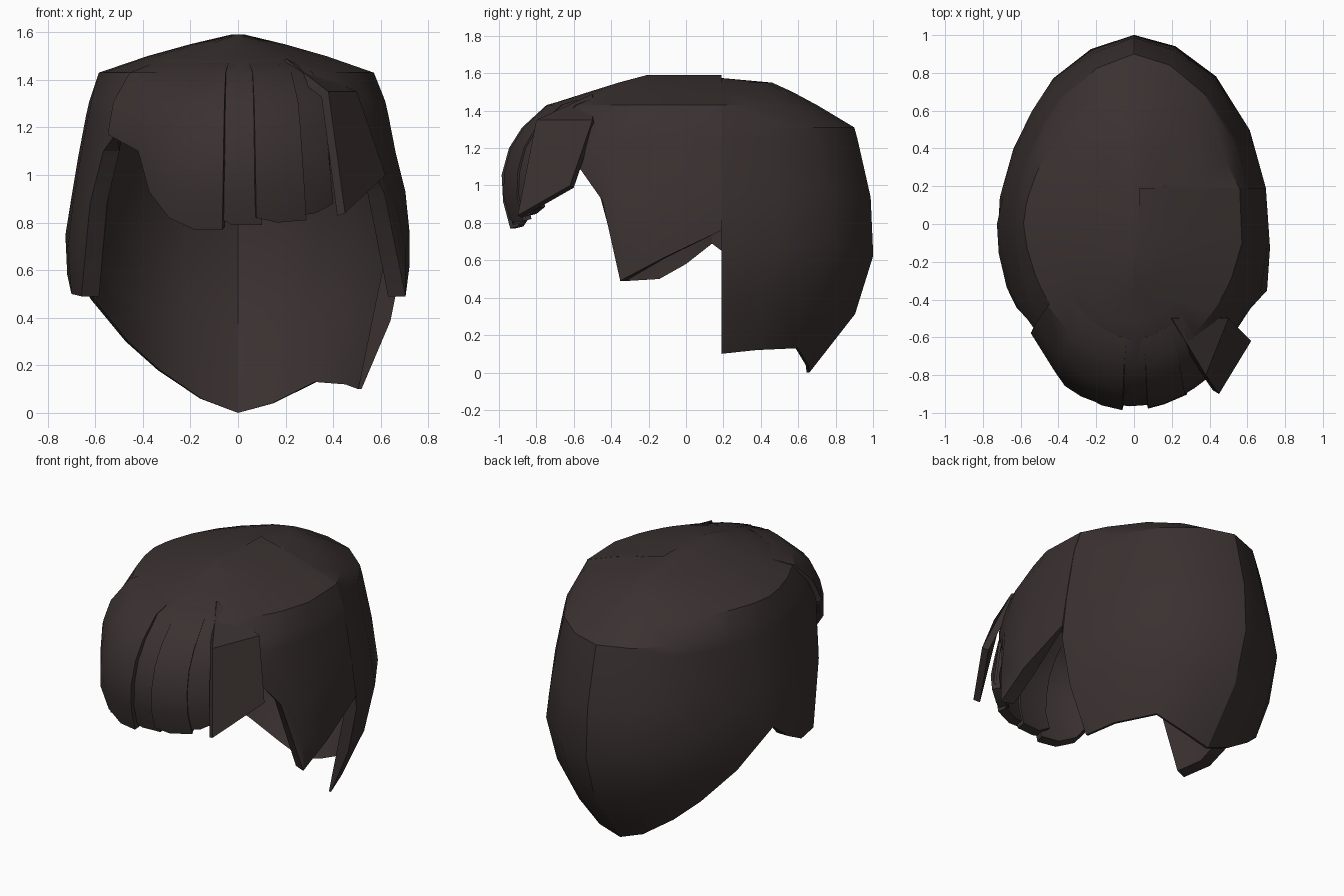
import bpy, bmesh, math

if "Cube" in bpy.data.objects:
    bpy.data.objects.remove(bpy.data.objects["Cube"])

mat = bpy.data.materials.new("dark brown hair")
mat.diffuse_color = (0.042, 0.031, 0.030, 1)
mat.use_nodes = True
mat.node_tree.nodes["Principled BSDF"].inputs["Base Color"].default_value = mat.diffuse_color

# Head profile by height: z, side radius, back radius, front radius
PROFILE = [(0.0, 0.45, 0.66, 0.80), (0.1, 0.54, 0.76, 0.80), (0.3, 0.63, 0.90, 0.85),
           (0.49, 0.71, 0.96, 0.90), (0.72, 0.73, 1.03, 0.90), (1.0, 0.685, 0.975, 0.975),
           (1.2, 0.65, 0.93, 0.92), (1.31, 0.625, 0.90, 0.85), (1.43, 0.585, 0.70, 0.74),
           (1.5, 0.38, 0.57, 0.52), (1.55, 0.20, 0.46, 0.36), (1.59, 0.03, 0.02, 0.21)]


def surface(deg, z, out=0.0):
    """Point on the head shape at an angle (0 = +x, 90 = back) and height."""
    for lo, hi in zip(PROFILE, PROFILE[1:]):
        if z <= hi[0]:
            break
    t = (z - lo[0]) / (hi[0] - lo[0])
    rx, back, front = (max(0.01, lo[i] + (hi[i] - lo[i]) * t + out) for i in (1, 2, 3))
    a = math.radians(deg)
    # pinch the diagonals: the crown, and the back corners
    pinch = 0.05 if z > 1.4 else 0.05 if deg > 90 else 0.03 if deg > 0 else 0
    d = 1 - pinch * abs(math.sin(2 * a))
    x, y = rx * math.cos(a) * d, (back if a > 0 else front) * math.sin(a) * d
    if -26 < deg < -5:          # right sideburn flares outward
        x = min(x + 0.05 * max(0, (1.1 - z) / 0.6), 0.72 + out)
    if 12 < deg < 14:           # straight cut behind the ear
        y = 0.19
    return (x, y, z)


def finish(name, bm, thickness=0):
    mesh = bpy.data.meshes.new(name)
    bm.to_mesh(mesh)
    bm.free()
    mesh.materials.append(mat)
    ob = bpy.data.objects.new(name, mesh)
    bpy.context.collection.objects.link(ob)
    bpy.ops.object.select_all(action='DESELECT')
    ob.select_set(True)
    bpy.context.view_layer.objects.active = ob
    if thickness:
        sol = ob.modifiers.new("thickness", 'SOLIDIFY')
        sol.thickness = thickness
        sol.offset = -1
        bpy.ops.object.modifier_apply(modifier=sol.name)
    bpy.ops.object.shade_smooth_by_angle(angle=math.radians(28))
    return ob


def heights(tops, bottom, rows):
    return tops + [tops[-1] + (bottom - tops[-1]) * k / rows for k in range(1, rows + 1)]


def skin(bm, cols, closed, flip=False):
    n = len(cols)
    for j in range(n if closed else n - 1):
        a, b = cols[j], cols[(j + 1) % n]
        for i in range(len(a) - 1):
            f = (a[i], a[i + 1], b[i + 1], b[i])
            bm.faces.new(f[::-1] if flip else f)


# Main cap, cut by an uneven lower edge (angle, height)
cap_edge = [(-180, 0.58), (-170, 0.50), (-158, 0.49), (-152, 0.88), (-148, 1.10), (-142, 1.17),
            (-127, 1.11), (-122, 0.95), (-114, 0.84), (-104, 0.80), (-90, 0.84), (-78, 0.85),
            (-65, 0.86), (-56, 0.92), (-54, 1.18), (-42, 1.15), (-36, 1.08), (-28, 0.92),
            (-23, 0.49), (-8, 0.61), (12.3, 0.76), (13, 0.10), (30, 0.12), (52, 0.13),
            (72, 0.04), (90, 0.0), (109, 0.06), (128, 0.18), (142, 0.30),
            (156, 0.48), (167, 0.63), (172, 0.69)]
cap_tops = [1.59, 1.55, 1.5, 1.43, 1.31, 1.25]


def inner_point(deg, z):
    """Inside wall: thick at the sideburns, thin everywhere else."""
    side = -30 < deg < 12 or deg < -146
    th = 0.08 if side and z < 1.2 else 0.015
    x, y, z = surface(deg, z, -th)
    return (x, y, z - 0.015 * (z > 1.2))


bm = bmesh.new()
outer = [[bm.verts.new(surface(d, z)) for z in heights(cap_tops, b, 4)] for d, b in cap_edge]
inner = [[bm.verts.new(inner_point(d, z)) for z in heights(cap_tops, b, 4)] for d, b in cap_edge]
skin(bm, outer, True)
skin(bm, inner, True, flip=True)
bm.faces.new([c[0] for c in outer])
bm.faces.new([c[0] for c in inner][::-1])
for j in range(len(outer)):     # rim joining the two walls
    k = (j + 1) % len(outer)
    bm.faces.new((outer[j][-1], inner[j][-1], inner[k][-1], outer[k][-1]))
finish("hair_cap", bm)


def fringe_lock(name, edge, out):
    """Strip of fringe lying over the cap; the offset fades in from the root."""
    bm = bmesh.new()
    cols = [[bm.verts.new(surface(d, z, out * min(1, i / 2)))
             for i, z in enumerate(heights([1.47, 1.43, 1.31, 1.2], b, 3))] for d, b in edge]
    skin(bm, cols, False)
    finish(name, bm, 0.05)


# Overlapping fringe locks
fringe = [([(-143, 1.17), (-127, 1.10), (-121, 0.93), (-113, 0.82), (-104, 0.77), (-95, 0.77)], 0.03),
          ([(-99, 0.84), (-92, 0.79), (-82, 0.79)], 0.008),
          ([(-84, 0.82), (-77, 0.80), (-67, 0.81)], 0.022),
          ([(-69, 0.83), (-63, 0.84), (-56, 0.88)], 0.012)]
for i, (edge, out) in enumerate(fringe):
    fringe_lock("fringe_lock_%d" % (i + 1), edge, out)

# Loose lock sweeping out beside the fringe
bm = bmesh.new()
v = [bm.verts.new(p) for p in [(0.20, -0.50, 1.49), (0.50, -0.50, 1.35), (0.62, -0.62, 1.0),
                               (0.45, -0.90, 0.84), (0.38, -0.80, 1.35)]]
bm.faces.new((v[0], v[4], v[1]))
bm.faces.new((v[4], v[3], v[2], v[1]))
finish("swept_lock", bm, 0.04)
